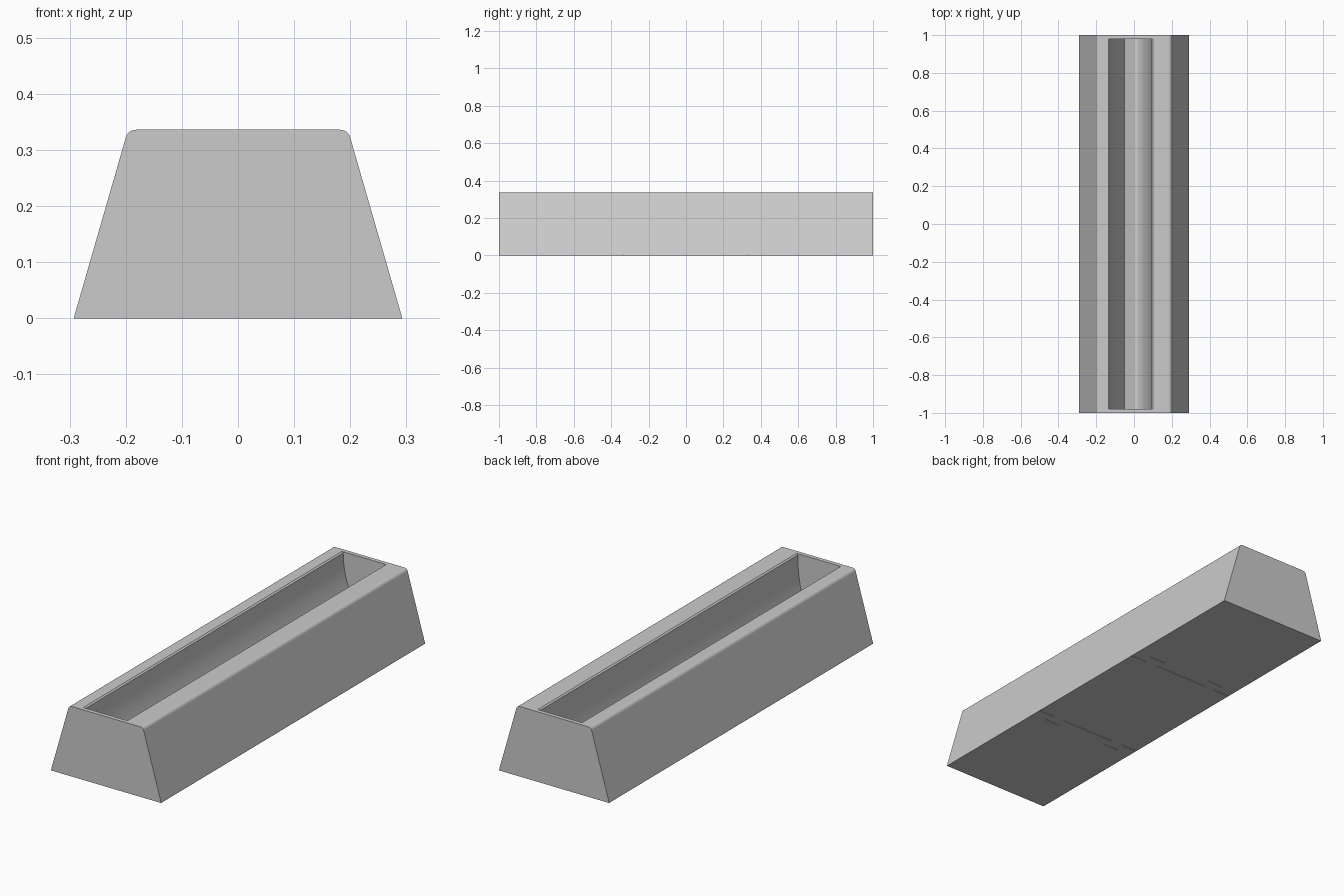
import bpy
import bmesh
import math
from mathutils import Vector

cube = bpy.data.objects.get("Cube")
if cube:
    bpy.data.objects.remove(cube, do_unlink=True)

HEIGHT, PLATE = 0.336, 0.003
HALF_W, HALF_L = 0.292, 1.0

grey = bpy.data.materials.new("mid_grey")
grey.use_nodes = True
colour = (0.6, 0.6, 0.6, 1)
grey.diffuse_color = colour
grey.node_tree.nodes["Principled BSDF"].inputs["Base Color"].default_value = colour


def extrude(name, points, depth):
    """Solid made by sweeping a closed outline along a vector."""
    bm = bmesh.new()
    face = bm.faces.new([bm.verts.new(p) for p in points])
    swept = bmesh.ops.extrude_face_region(bm, geom=[face])["geom"]
    verts = [g for g in swept if isinstance(g, bmesh.types.BMVert)]
    bmesh.ops.translate(bm, verts=verts, vec=depth)
    bmesh.ops.recalc_face_normals(bm, faces=bm.faces)
    mesh = bpy.data.meshes.new(name)
    bm.to_mesh(mesh)
    bm.free()
    mesh.materials.append(grey)
    obj = bpy.data.objects.new(name, mesh)
    bpy.context.collection.objects.link(obj)
    return obj


def arc(a, b, c, steps):
    """Points on a curve from a to c pulled toward b."""
    a, b, c = Vector(a), Vector(b), Vector(c)
    ts = [i / steps for i in range(steps + 1)]
    return [tuple(a * (1 - t) ** 2 + b * 2 * t * (1 - t) + c * t * t) for t in ts]


def bar(name, profile, half):
    """Profile in x and z swept along y."""
    return extrude(name, [(x, -half, z) for x, z in profile], (0, 2 * half, 0))


# Tapered body with rounded top edges
right = [(HALF_W, PLATE)] + arc((0.2, 0.322), (0.196, HEIGHT), (0.181, HEIGHT), 6)
body = bar("tray_body", right + [(-x, z) for x, z in reversed(right)], HALF_L)

# Off-centre trough with curved walls and a small chamfered rim
trough = [(-0.135, 0.4), (-0.135, HEIGHT)]
trough += arc((-0.128, 0.33), (-0.128, 0.2), (-0.05, 0.065), 14)
trough += [(0.0, 0.048), (0.02, 0.052)]
trough += arc((0.04, 0.07), (0.093, 0.17), (0.093, 0.33), 14)
trough += [(0.1, HEIGHT), (0.1, 0.4)]
cutter = bar("trough_cutter", trough, 0.98)
cutter.hide_render = True

cut = body.modifiers.new("trough", "BOOLEAN")
cut.operation = "DIFFERENCE"
cut.solver = "EXACT"
cut.object = cutter
bpy.ops.object.select_all(action="DESELECT")
body.select_set(True)
bpy.context.view_layer.objects.active = body
bpy.ops.object.modifier_apply(modifier=cut.name)
bpy.data.objects.remove(cutter, do_unlink=True)
bpy.ops.object.shade_smooth_by_angle(angle=math.radians(30))
weighted = body.modifiers.new("clean_normals", "WEIGHTED_NORMAL")
weighted.keep_sharp = True


# Thin base in three pieces joined by dovetails
def seam(y, side, gap):
    """Dovetailed joint line, from left to right, shifted by a gap."""
    half = [(HALF_W, 0), (0.205, 0), (0.217, 0.045), (0.133, 0.045), (0.145, 0)]
    line = half + [(-x, d) for x, d in reversed(half)]
    return [(x, y + side * d + gap, 0) for x, d in line]


def straight(y):
    return [(HALF_W, y, 0), (-HALF_W, y, 0)]


GAP = 0.002
joint = HALF_L / 3
pieces = {
    "base_front": (straight(-HALF_L), seam(-joint, -1, -GAP)),
    "base_middle": (seam(-joint, -1, GAP), seam(joint, 1, -GAP)),
    "base_back": (seam(joint, 1, GAP), straight(HALF_L)),
}
for name, (near, far) in pieces.items():
    extrude(name, near + far[::-1], (0, 0, PLATE))
